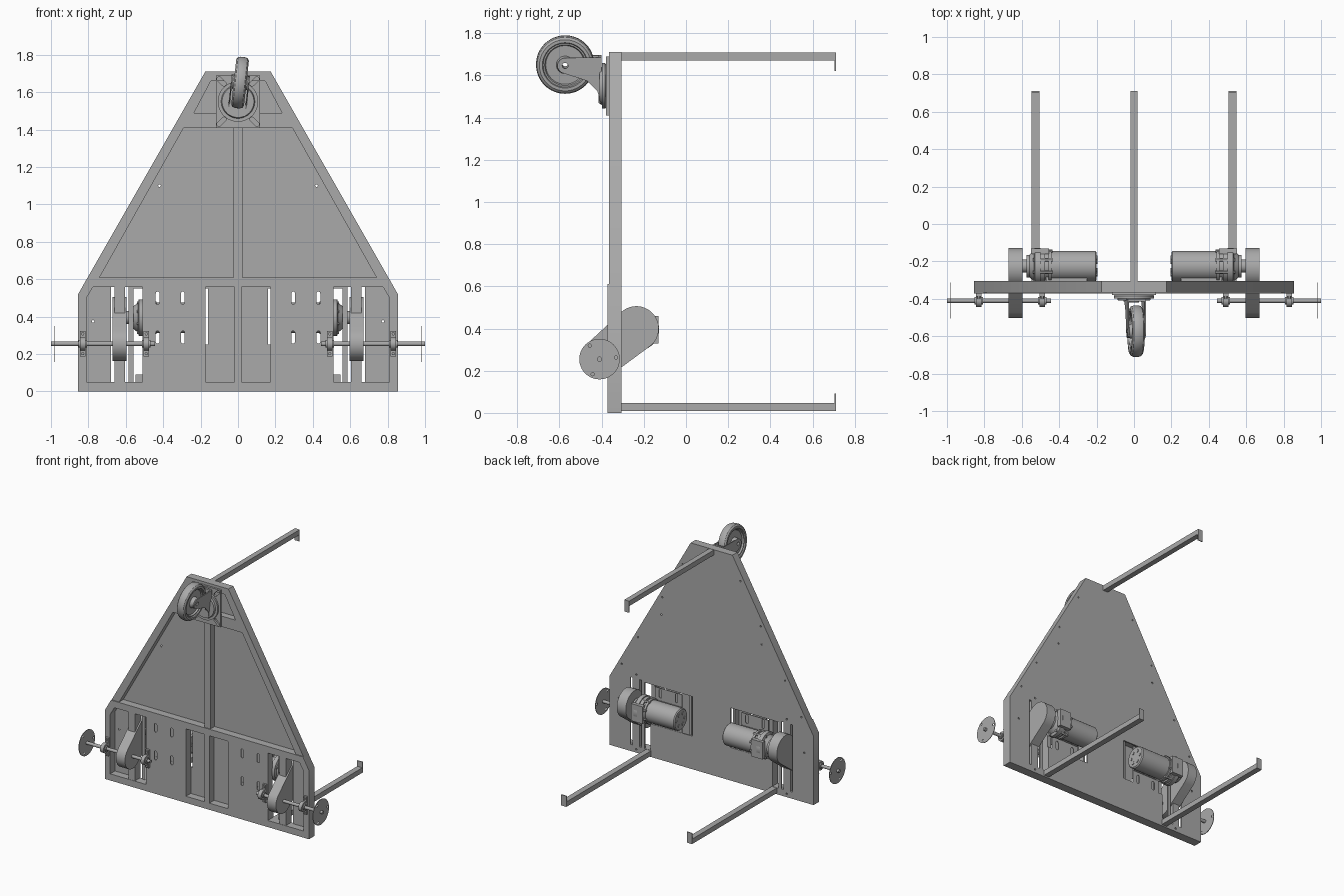
import bpy, bmesh
from math import sin, cos, pi, atan2, hypot, acos
from mathutils import Matrix, Vector

cube = bpy.data.objects.get("Cube")
if cube:
    bpy.data.objects.remove(cube, do_unlink=True)

GREY = (0.4, 0.4, 0.4, 1)
steel = bpy.data.materials.new("plain grey steel")
steel.use_nodes = True
steel.diffuse_color = GREY
steel.node_tree.nodes["Principled BSDF"].inputs["Base Color"].default_value = GREY

# Local z becomes the named world axis
TURN = {"x": Matrix(((0, 0, 1), (1, 0, 0), (0, 1, 0))).to_4x4(),
        "y": Matrix(((1, 0, 0), (0, 0, 1), (0, 1, 0))).to_4x4()}
parts = []


def finish(name, bm):
    bmesh.ops.remove_doubles(bm, verts=bm.verts, dist=1e-5)
    bmesh.ops.recalc_face_normals(bm, faces=bm.faces)
    mesh = bpy.data.meshes.new(name)
    bm.to_mesh(mesh)
    bm.free()
    mesh.materials.clear()
    mesh.materials.append(steel)
    ob = bpy.data.objects.new(name, mesh)
    bpy.context.collection.objects.link(ob)
    parts.append(ob)
    return ob


def box(name, x0, x1, y0, y1, z0, z1):
    bm = bmesh.new()
    size = Matrix.Diagonal((abs(x1 - x0), y1 - y0, z1 - z0, 1))
    mid = Matrix.Translation(((x0 + x1) / 2, (y0 + y1) / 2, (z0 + z1) / 2))
    bmesh.ops.create_cube(bm, size=1, matrix=mid @ size)
    return finish(name, bm)


def sheet(name, axis, a, b, *loops):
    """Flat outline with holes, extruded from a to b along an axis."""
    curve = bpy.data.curves.new(name, "CURVE")
    curve.dimensions, curve.fill_mode = "2D", "BOTH"
    curve.extrude = abs(b - a) / 2
    for loop in loops:
        spline = curve.splines.new("POLY")
        spline.points.add(len(loop) - 1)
        for p, (u, v) in zip(spline.points, loop):
            p.co = (u, v, 0, 1)
        spline.use_cyclic_u = True
    ob = bpy.data.objects.new(name + " outline", curve)
    bpy.context.collection.objects.link(ob)
    deps = bpy.context.evaluated_depsgraph_get()
    mesh = bpy.data.meshes.new_from_object(ob.evaluated_get(deps))
    bm = bmesh.new()
    bm.from_mesh(mesh)
    bm.transform(TURN[axis] @ Matrix.Translation((0, 0, (a + b) / 2)))
    bpy.data.objects.remove(ob)
    bpy.data.curves.remove(curve)
    bpy.data.meshes.remove(mesh)
    return finish(name, bm)


def lathe(name, axis, centre, profile, closed=False, steps=48):
    """Turn (position, radius) points about an axis."""
    bm = bmesh.new()
    vs = [bm.verts.new((r, 0, a)) for a, r in profile]
    for p, q in zip(vs, vs[1:] + (vs[:1] if closed else [])):
        if p is not q:
            bm.edges.new((p, q))
    bmesh.ops.spin(bm, geom=bm.verts[:] + bm.edges[:], cent=(0, 0, 0), axis=(0, 0, 1),
                   angle=2 * pi, steps=steps, use_duplicate=False)
    bm.transform(Matrix.Translation(centre) @ TURN[axis])
    return finish(name, bm)


def rod(name, axis, centre, a, b, r, steps=32):
    return lathe(name, axis, centre, [(a, 0), (a, r), (b, r), (b, 0)], steps=steps)


def rect(x0, x1, z0, z1):
    return [(x0, z0), (x1, z0), (x1, z1), (x0, z1)]


def circle(u, v, r, n=24):
    return [(u + r * cos(2 * pi * i / n), v + r * sin(2 * pi * i / n)) for i in range(n)]


def slot(u, v, r, half, ang=pi / 2):
    """Round-ended slot."""
    pts = []
    for k in range(2):
        for i in range(9):
            t = ang + k * pi - pi / 2 + pi * i / 8
            pts.append((u + half * cos(ang + k * pi) + r * cos(t),
                        v + half * sin(ang + k * pi) + r * sin(t)))
    return pts


def belt(c0, r0, c1, r1, n=20):
    """Outline of two circles joined by their outer tangents."""
    dx, dy = c1[0] - c0[0], c1[1] - c0[1]
    base, off = atan2(dy, dx), acos((r0 - r1) / hypot(dx, dy))
    pts = []
    for (u, v), r, start, span in ((c0, r0, base + off, 2 * pi - 2 * off),
                                   (c1, r1, base - off, 2 * off)):
        pts += [(u + r * cos(start + span * i / n), v + r * sin(start + span * i / n))
                for i in range(n + 1)]
    return pts


def flip(s, loop):
    return [(s * u, v) for u, v in loop]


def both(*loops):
    return [flip(s, l) for s in (1, -1) for l in loops]


def whole(half):
    return half + [(-u, v) for u, v in reversed(half)]


# Board: back sheet, frame bars and lower front panel
outline = whole([(0.855, 0), (0.855, 0.52), (0.175, 1.71)])
motor_hole = [(0.16, 0.25), (0.51, 0.25), (0.51, 0.05), (0.56, 0.05), (0.56, 0.55), (0.16, 0.55)]
slits = [rect(0.585, 0.605, 0.05, 0.56), rect(0.66, 0.68, 0.05, 0.56)]
screws = [circle(0.855 - 0.68 * t - 0.035, 0.52 + 1.19 * t, 0.006, 10) for t in (0.1, 0.3, 0.6, 0.85)]
screws += [circle(u, v, 0.007, 10) for u, v in ((0.42, 1.1), (0.775, 0.375), (0.63, 0.59), (0.63, 0.025))]
sheet("back_sheet", "y", -0.315, -0.305, outline, *both(motor_hole, *slits, *screws))

bay = [(0.51, 0.05), (0.81, 0.05), (0.81, 0.5), (0.775, 0.56), (0.51, 0.56)]
upper = [(0.025, 0.61), (0.74, 0.61), (0.29, 1.41), (0.025, 1.41)]
top_gap = whole([(0.235, 1.49), (0.145, 1.66)])
inner = rect(0.02, 0.175, 0.05, 0.56)
sheet("frame_bars", "y", -0.365, -0.315, outline, top_gap,
      *both(upper, bay, inner, rect(0.19, 0.48, 0.05, 0.56)))

slots = [slot(u, v, 0.01, 0.024) for u in (0.295, 0.43) for v in (0.29, 0.5)]
sheet("front_panel", "y", -0.372, -0.365, whole([(0.855, 0), (0.855, 0.52), (0.804, 0.61)]),
      *both(bay, inner, *slots))

# Long arms with end tabs
box("top_arm", -0.02, 0.02, -0.305, 0.71, 1.67, 1.708)
box("top_arm_tab", -0.02, 0.02, 0.704, 0.71, 1.62, 1.708)

AXLE = (-0.41, 0.255)
DRIVE = (-0.235, 0.4)
for s, side in ((1, "left"), (-1, "right")):
    box(side + "_lower_arm", s * 0.505, s * 0.548, -0.305, 0.71, 0.01, 0.048)
    box(side + "_lower_arm_tab", s * 0.505, s * 0.548, 0.704, 0.71, 0.01, 0.092)
    box(side + "_rail", s * 0.605, s * 0.66, -0.37, -0.315, 0.05, 0.56)

    # Drive: belt housing, motor and mounting plate
    sheet(side + "_belt_housing", "x", s * 0.595, s * 0.67, belt(AXLE, 0.093, DRIVE, 0.106))
    shape = [(0.2, 0), (0.2, 0.074), (0.207, 0.081), (0.44, 0.081), (0.44, 0.089), (0.458, 0.089),
             (0.458, 0.078), (0.475, 0.078), (0.475, 0.09), (0.5, 0.09), (0.5, 0.098), (0.53, 0.098),
             (0.535, 0.08), (0.56, 0.06), (0.575, 0.06), (0.575, 0.035), (0.6, 0.035), (0.6, 0)]
    lathe(side + "_motor", "x", (0, -0.225, 0.395), [(s * a, r) for a, r in shape])
    for i in range(8):
        t = 2 * pi * (i + 0.5) / 8
        spot = (0, -0.225 + 0.086 * cos(t), 0.395 + 0.086 * sin(t))
        rod(side + "_gearbox_bolt", "x", spot, s * 0.435, s * 0.54, 0.009, 6)
    for i in range(6):
        t = 2 * pi * i / 6
        spot = (0, -0.225 + 0.045 * cos(t), 0.395 + 0.045 * sin(t))
        rod(side + "_motor_cap_boss", "x", spot, s * 0.196, s * 0.205, 0.012, 12)
    box(side + "_gearbox_cap", s * 0.455, s * 0.55, -0.16, -0.13, 0.33, 0.46)
    box(side + "_motor_foot", s * 0.25, s * 0.47, -0.313, -0.28, 0.345, 0.445)
    sheet(side + "_motor_plate", "y", -0.313, -0.307, flip(s, rect(0.25, 0.475, 0.25, 0.54)),
          *[flip(s, l) for l in slots])

    # Axle, bearings and hub disc
    rod(side + "_axle", "x", (0, *AXLE), s * 0.445, s * 1.0, 0.012)
    for x in (0.49, 0.83):
        box(side + "_bearing_base", s * (x - 0.014), s * (x + 0.014), -0.388, -0.37, 0.187, 0.323)
        box(side + "_bearing_neck", s * (x - 0.01), s * (x + 0.01), -0.41, -0.38, 0.222, 0.288)
        rod(side + "_bearing", "x", (0, *AXLE), s * (x - 0.014), s * (x + 0.014), 0.035)
        rod(side + "_bearing_collar", "x", (0, *AXLE), s * (x - 0.022), s * (x + 0.022), 0.021)
        for z in (0.202, 0.308):
            rod(side + "_bearing_bolt", "y", (s * x, 0, z), -0.397, -0.385, 0.009, 6)
    holes = [circle(AXLE[0] + 0.078 * cos(t), AXLE[1] + 0.078 * sin(t), 0.008, 12)
             for t in (0.1, 0.1 + 2 * pi / 3, 0.1 + 4 * pi / 3)]
    sheet(side + "_hub_disc", "x", s * 0.978, s * 0.982, circle(*AXLE, 0.096, 48), *holes)

# Caster: fixed plate, then the parts that swivel together
PIVOT = 1.55
corner_slots = [slot(i * 0.088, PIVOT + j * 0.108, 0.012, 0.018, atan2(j, i))
                for i in (1, -1) for j in (1, -1)]
sheet("caster_plate", "y", -0.38, -0.365, rect(-0.118, 0.118, 1.41, 1.69), *corner_slots)
first = len(parts)
lathe("caster_swivel", "y", (0, 0, PIVOT),
      [(-0.375, 0), (-0.375, 0.1), (-0.385, 0.108), (-0.398, 0.108), (-0.398, 0.09),
       (-0.41, 0.085), (-0.41, 0.03), (-0.42, 0.025), (-0.42, 0)])
WHEEL = (-0.573, 1.652)
for s in (1, -1):
    fork = [(-0.4, 1.692), (-0.4, 1.47), (-0.42, 1.53), (-0.47, 1.58), (-0.585, 1.617)]
    fork += [(WHEEL[0] + 0.037 * cos(t), WHEEL[1] + 0.037 * sin(t))
             for t in (-pi / 2 - pi * i / 8 for i in range(1, 9))]
    sheet("caster_fork_side", "x", s * 0.042, s * 0.049, fork, circle(*WHEEL, 0.014, 16))
box("caster_fork_crown", -0.049, 0.049, -0.415, -0.4, 1.475, 1.692)
half = [(0.04, 0.014), (0.04, 0.036), (0.014, 0.042), (0.014, 0.092), (0.026, 0.097),
        (0.026, 0.104), (0.034, 0.108), (0.034, 0.122), (0.026, 0.133), (0.012, 0.138)]
lathe("caster_wheel", "x", (0, *WHEEL), half + [(-a, r) for a, r in reversed(half)], True, 64)
hub = Vector((0, 0, PIVOT))
swing = Matrix.Translation(hub) @ Matrix.Rotation(0.11, 4, "Y") @ Matrix.Translation(-hub)
for ob in parts[first:]:
    ob.data.transform(swing)

# Smooth round surfaces, keep edges sharp
bpy.ops.object.select_all(action="DESELECT")
for ob in parts:
    ob.select_set(True)
bpy.context.view_layer.objects.active = parts[0]
bpy.ops.object.shade_smooth_by_angle()
